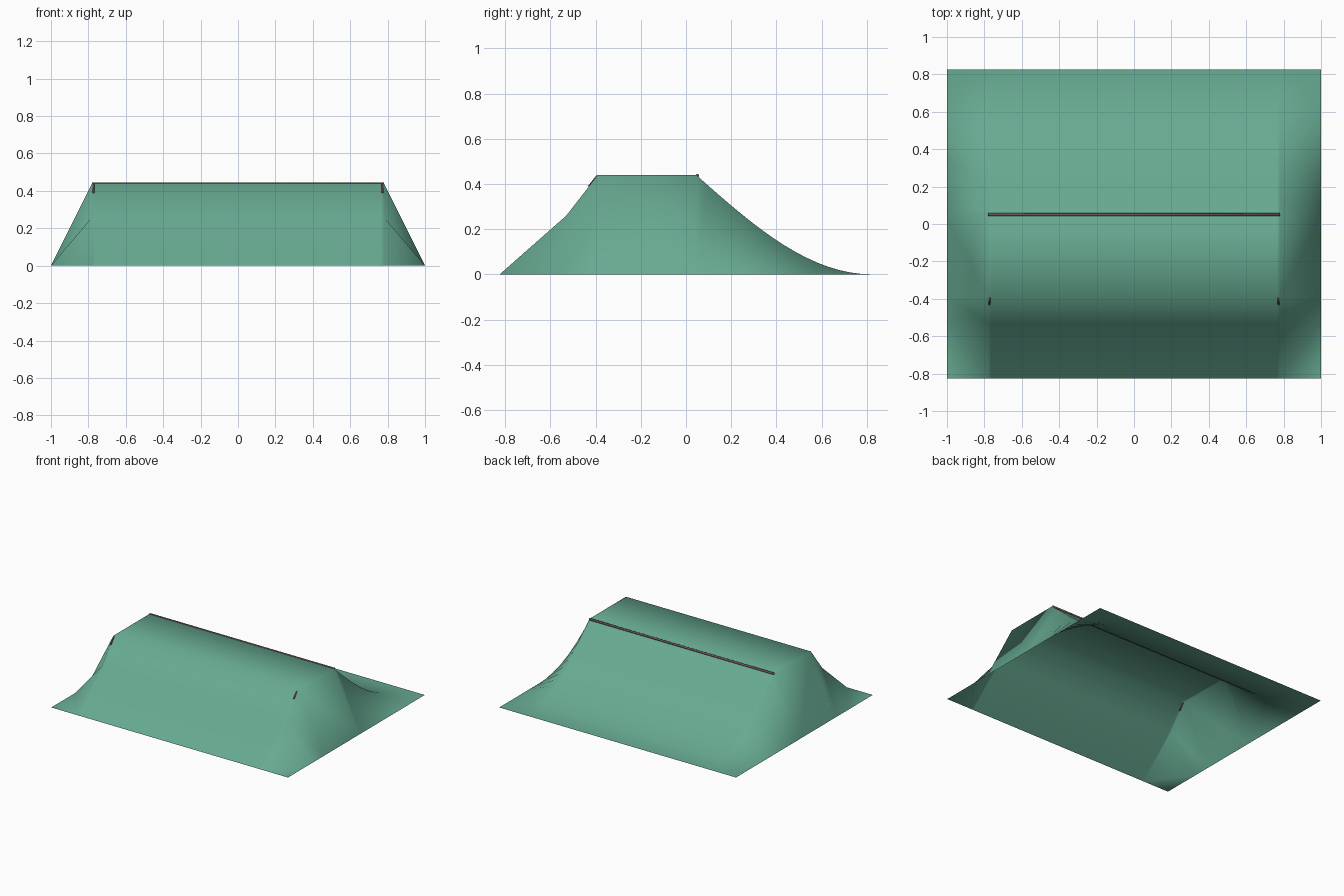
import bpy, bmesh, math
from mathutils import Vector

if "Cube" in bpy.data.objects:
    bpy.data.objects.remove(bpy.data.objects["Cube"])


def material(name, rgb):
    m = bpy.data.materials.new(name)
    m.diffuse_color = (*rgb, 1)
    m.use_nodes = True
    m.node_tree.nodes["Principled BSDF"].inputs["Base Color"].default_value = m.diffuse_color
    return m


green = material("canvas green", (0.135, 0.40, 0.285))
brown = material("pole brown", (0.16, 0.10, 0.09))


def make_object(name, bm, mat):
    me = bpy.data.meshes.new(name)
    bm.to_mesh(me)
    bm.free()
    me.materials.append(mat)
    for p in me.polygons:
        p.use_smooth = True
    ob = bpy.data.objects.new(name, me)
    bpy.context.collection.objects.link(ob)
    return ob


def pole(name, a, b, r):
    a, b = Vector(a), Vector(b)
    bm = bmesh.new()
    bmesh.ops.create_cone(bm, cap_ends=True, segments=8, radius1=r, radius2=r,
                          depth=(b - a).length)
    ob = make_object(name, bm, brown)
    ob.location = (a + b) / 2
    ob.rotation_euler = (b - a).to_track_quat('Z', 'Y').to_euler()


# Canopy: side profile (y, z) with a bent front, flat top and sagging back
H, RIDGE, BACK = 0.44, 0.045, 0.825
profile = [(-0.825, 0), (-0.53, 0.26), (-0.39, H)]
N = 16
for i in range(N + 1):
    u = i / N
    profile.append((RIDGE + (BACK - RIDGE) * u, H * (1 - math.sin(u * math.pi / 2))))

# Profile is swept across x; the outermost columns drop to the ground
columns = [-1, -0.78, -0.765, -0.39, 0.39, 0.765, 0.78, 1]
bm = bmesh.new()
grid = [[bm.verts.new((x, y, 0 if abs(x) == 1 else z)) for x in columns]
        for y, z in profile]
last = len(columns) - 2
for j in range(len(profile) - 1):
    for i in range(last + 1):
        a, b = grid[j][i], grid[j][i + 1]
        c, d = grid[j + 1][i + 1], grid[j + 1][i]
        if i in (0, last):
            # side strips are folded so that the corners stay low
            if (i == 0) == (j < 3):
                tris = ((a, b, d), (b, c, d))
            else:
                tris = ((a, b, c), (a, c, d))
            for t in tris:
                bm.faces.new(t)
        else:
            bm.faces.new((a, b, c, d))
make_object("canopy", bm, green)

# Ridge pole along the rear edge of the flat top
pole("ridge_pole", (-0.78, 0.05, 0.437), (0.78, 0.05, 0.437), 0.008)

# Short pole ends showing at the front edge of the top
for s in (-1, 1):
    pole("front_pole_end", (s * 0.773, -0.392, 0.436), (s * 0.773, -0.43, 0.388), 0.005)
